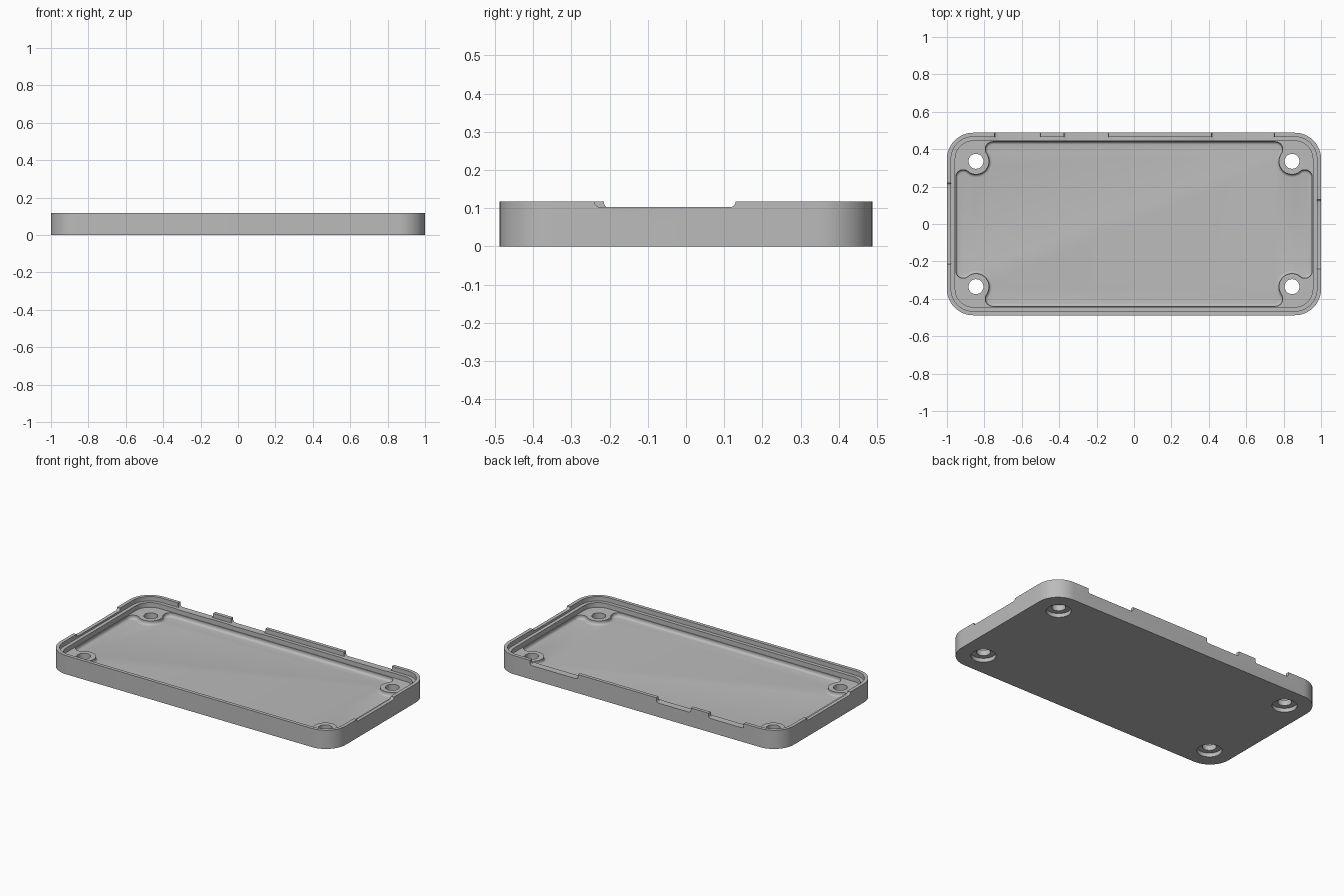
import bpy, bmesh
from math import sin, cos, radians

old = bpy.data.objects.get("Cube")
if old:
    bpy.data.objects.remove(old, do_unlink=True)

HX, HY, TOP, RADIUS = 1.0, 0.488, 0.118, 0.14
LEDGE, POST_TOP, FLOOR = 0.09, 0.06, 0.035
POST_X, POST_Y = 0.845, 0.335

grey = bpy.data.materials.new("plain grey")
grey.use_nodes = True
grey.diffuse_color = (0.5, 0.5, 0.5, 1)
grey.node_tree.nodes["Principled BSDF"].inputs["Base Color"].default_value = (0.5, 0.5, 0.5, 1)


def arc(cx, cy, r, start, end, steps=12):
    angles = [radians(start + (end - start) * i / steps) for i in range(steps + 1)]
    return [(cx + r * cos(a), cy + r * sin(a)) for a in angles]


def four_way(quarter):
    """Mirror a +x +y quarter outline into a closed loop."""
    left = [(-x, y) for x, y in reversed(quarter)]
    half = quarter + left
    return half + [(-x, -y) for x, y in half]


def rounded(inset):
    r = RADIUS - inset
    return four_way(arc(HX - RADIUS, HY - RADIUS, r, 0, 90))


def prism(name, outline, z0, z1, fillet=0):
    """Extrude an outline upward, optionally rounding its bottom rim."""
    bm = bmesh.new()
    base = bm.faces.new([bm.verts.new((x, y, z0)) for x, y in outline])
    out = bmesh.ops.extrude_face_region(bm, geom=[base])
    for v in out["geom"]:
        if isinstance(v, bmesh.types.BMVert):
            v.co.z = z1
    bmesh.ops.recalc_face_normals(bm, faces=bm.faces)
    if fillet:
        rim = [e for e in bm.edges if all(v.co.z < z0 + 1e-5 for v in e.verts)]
        bmesh.ops.bevel(bm, geom=rim, offset=fillet, segments=5, profile=0.5, affect='EDGES')
    mesh = bpy.data.meshes.new(name)
    bm.to_mesh(mesh)
    bm.free()
    obj = bpy.data.objects.new(name, mesh)
    bpy.context.collection.objects.link(obj)
    mesh.materials.append(grey)
    return obj


def notch(name, x0, x1, y0, y1, z, along):
    """Box cutter whose bottom corners are rounded along the wall."""
    obj = prism(name, [(x0, y0), (x1, y0), (x1, y1), (x0, y1)], z, 0.2)
    bm = bmesh.new()
    bm.from_mesh(obj.data)
    ends = [e for e in bm.edges if all(v.co.z < z + 1e-5 for v in e.verts)
            and abs(e.verts[0].co[along] - e.verts[1].co[along]) < 1e-5]
    bmesh.ops.bevel(bm, geom=ends, offset=0.014, segments=5, profile=0.5, affect='EDGES')
    bm.to_mesh(obj.data)
    bm.free()
    return obj


tray = prism("case_tray", rounded(0), 0, TOP)

# Rim ledge and inner wall
cutters = [prism("ledge_cutter", rounded(0.022), LEDGE, 0.2),
           prism("wall_cutter", rounded(0.044), POST_TOP, 0.2)]

# Floor pocket that flows around the screw posts
pocket = (arc(0.913, 0.25, 0.04, 0, 129.5)
          + arc(POST_X, POST_Y, 0.07, -50.5, -215.8, 18)[1:-1]
          + arc(0.755, 0.40, 0.04, -35.8, 90))
cutters.append(prism("pocket_cutter", four_way(pocket), FLOOR, 0.1, 0.016))

# Screw holes and their counterbores
for sx in (-1, 1):
    for sy in (-1, 1):
        x, y = sx * POST_X, sy * POST_Y
        cutters.append(prism("hole_cutter", arc(x, y, 0.04, 0, 360, 32)[:-1], -0.1, 0.2))
        cutters.append(prism("bore_cutter", arc(x, y, 0.072, 0, 360, 40)[:-1], -0.1, 0.025))

# Notches in the back wall and both end walls
for x0, x1 in ((-0.745, -0.5), (-0.375, -0.135), (0.415, 0.75)):
    cutters.append(notch("back_notch", x0, x1, 0.43, 0.55, LEDGE - 0.002, 0))
cutters.append(notch("end_notch", 0.93, 1.1, -0.24, 0.13, 0.103, 1))
cutters.append(notch("end_notch", -1.1, -0.93, -0.215, 0.22, 0.101, 1))

bpy.context.view_layer.objects.active = tray
for cutter in cutters:
    cutter.hide_render = True
    mod = tray.modifiers.new("cut", 'BOOLEAN')
    mod.operation, mod.solver, mod.object = 'DIFFERENCE', 'EXACT', cutter
    bpy.ops.object.modifier_apply(modifier=mod.name)
    bpy.data.objects.remove(cutter, do_unlink=True)

bpy.ops.object.select_all(action='DESELECT')
tray.select_set(True)
bpy.ops.object.shade_smooth_by_angle(angle=radians(30))
